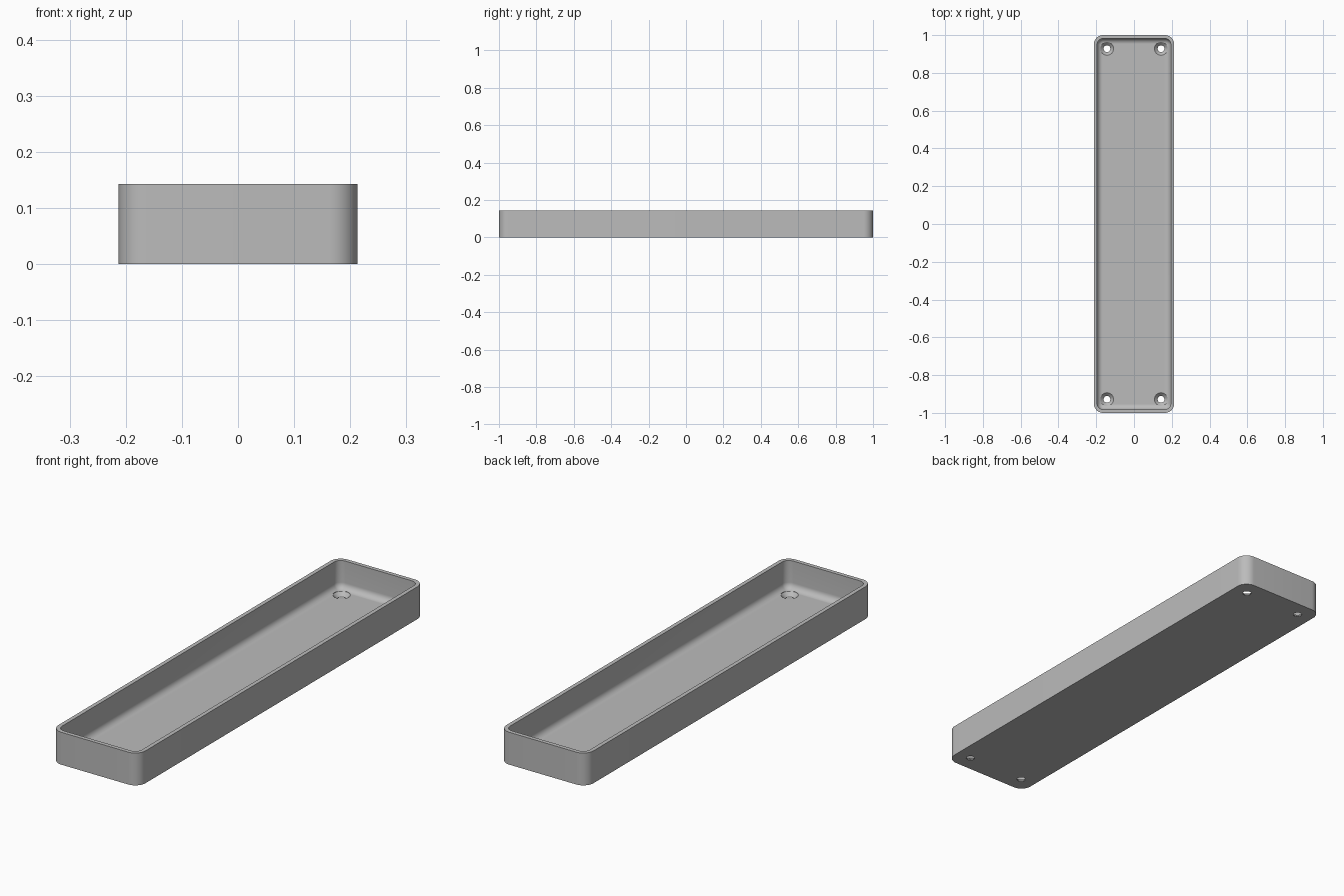
import bpy, bmesh
from math import sin, cos, pi

cube = bpy.data.objects.get("Cube")
if cube:
    bpy.data.objects.remove(cube, do_unlink=True)

HALF_X, HALF_Y, HEIGHT = 0.213, 1.0, 0.143
CORNER, WALL, FLOOR, FILLET = 0.05, 0.018, 0.019, 0.028
HOLE_X, HOLE_Y, HOLE_R, SINK_R = 0.143, 0.928, 0.018, 0.035
ARC = 12

grey = bpy.data.materials.new("light grey")
grey.use_nodes = True
colour = (0.5, 0.5, 0.5, 1)
grey.diffuse_color = colour
grey.node_tree.nodes["Principled BSDF"].inputs["Base Color"].default_value = colour


def rounded_ring(bm, inset, z):
    """Rounded rectangle of vertices, inset from the outer wall."""
    r = CORNER - inset
    verts = []
    for k, (sx, sy) in enumerate([(1, 1), (-1, 1), (-1, -1), (1, -1)]):
        for i in range(ARC + 1):
            a = (k + i / ARC) * pi / 2
            verts.append(bm.verts.new((sx * (HALF_X - CORNER) + r * cos(a),
                                       sy * (HALF_Y - CORNER) + r * sin(a), z)))
    return verts


def finish(bm, name):
    bmesh.ops.recalc_face_normals(bm, faces=bm.faces)
    mesh = bpy.data.meshes.new(name)
    bm.to_mesh(mesh)
    bm.free()
    obj = bpy.data.objects.new(name, mesh)
    bpy.context.collection.objects.link(obj)
    mesh.materials.append(grey)
    return obj


# Tray shell: outer wall, rim, inner wall and filleted floor
profile = [(0, 0), (0, HEIGHT), (WALL, HEIGHT)]
for i in range(9):
    a = i / 8 * pi / 2
    profile.append((WALL + FILLET * (1 - cos(a)), FLOOR + FILLET * (1 - sin(a))))
bm = bmesh.new()
rings = [rounded_ring(bm, inset, z) for inset, z in profile]
for low, high in zip(rings, rings[1:]):
    for i in range(len(low)):
        j = (i + 1) % len(low)
        bm.faces.new((low[i], low[j], high[j], high[i]))
bm.faces.new(rings[0])
bm.faces.new(rings[-1])
tray = finish(bm, "tray")

# Countersunk screw holes in the four corners
bm = bmesh.new()
sections = [(HOLE_R, -0.02), (HOLE_R, FLOOR - SINK_R + HOLE_R),
            (SINK_R, FLOOR), (SINK_R, FLOOR + 0.03)]
for sx in (-1, 1):
    for sy in (-1, 1):
        circles = [[bm.verts.new((sx * HOLE_X + r * cos(i * pi / 16),
                                  sy * HOLE_Y + r * sin(i * pi / 16), z))
                    for i in range(32)] for r, z in sections]
        for low, high in zip(circles, circles[1:]):
            for i in range(32):
                j = (i + 1) % 32
                bm.faces.new((low[i], low[j], high[j], high[i]))
        bm.faces.new(circles[0])
        bm.faces.new(circles[-1])
cutter = finish(bm, "screw_hole_cutter")
cutter.hide_render = True

bpy.ops.object.select_all(action='DESELECT')
bpy.context.view_layer.objects.active = tray
tray.select_set(True)
cut = tray.modifiers.new("screw holes", 'BOOLEAN')
cut.operation = 'DIFFERENCE'
cut.solver = 'EXACT'
cut.object = cutter
bpy.ops.object.modifier_apply(modifier=cut.name)
bpy.data.objects.remove(cutter, do_unlink=True)
bpy.ops.object.shade_smooth_by_angle(angle=pi / 6)
